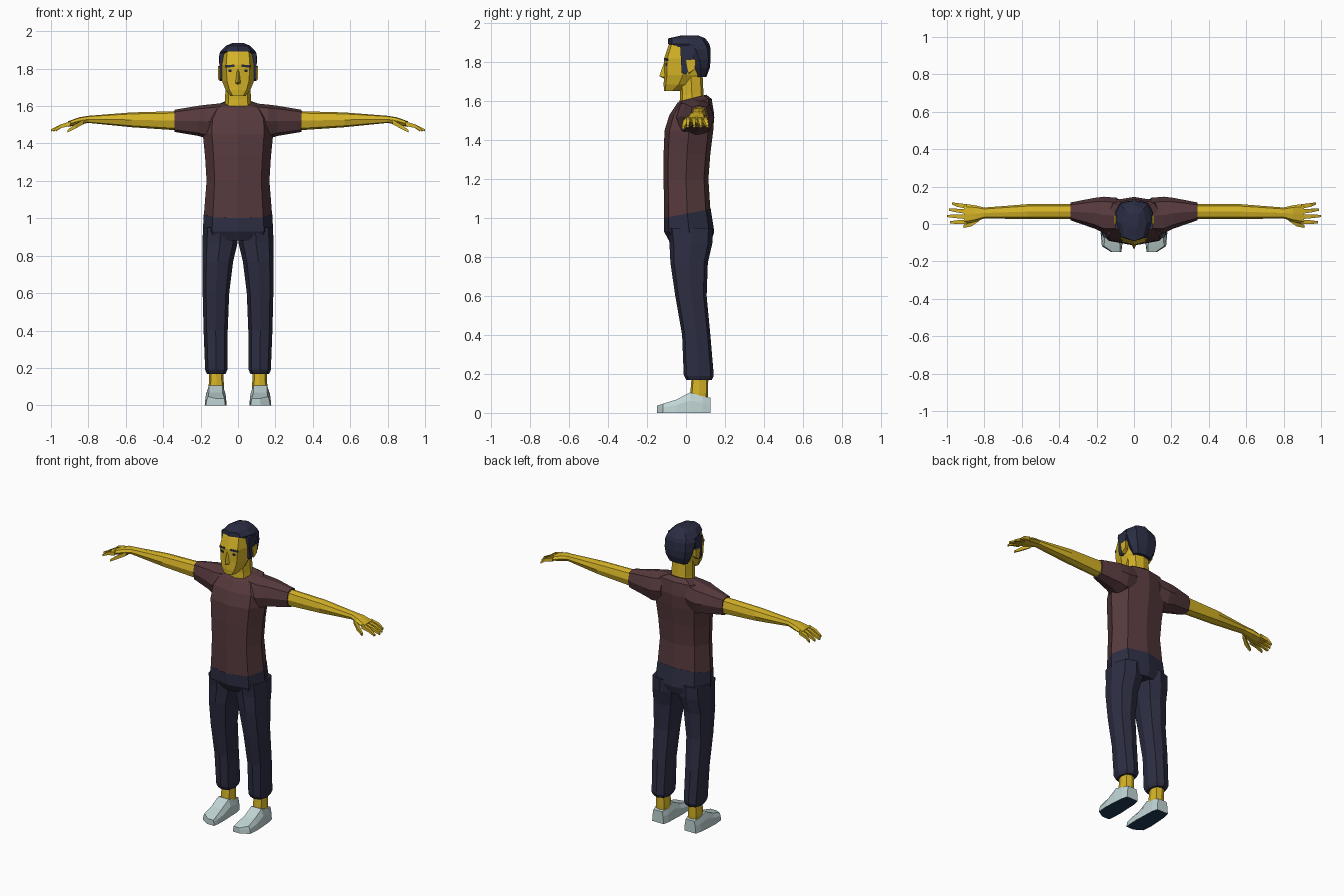
import bpy, bmesh


def material(name, rgb):
    m = bpy.data.materials.new(name)
    m.diffuse_color = (*rgb, 1)
    return m


SKIN = material("skin yellow", (0.66, 0.45, 0.02))
SHIRT = material("shirt maroon", (0.095, 0.042, 0.047))
PANTS = material("trouser navy", (0.026, 0.027, 0.055))
HAIR = material("hair navy", (0.024, 0.027, 0.058))
SHOE = material("shoe pale grey", (0.53, 0.66, 0.66))
SOLE = material("sole blue", (0.015, 0.045, 0.095))
EYE = material("eye dark", (0.012, 0.014, 0.035))


def finish(bm, name, mats, mirror=False):
    bmesh.ops.recalc_face_normals(bm, faces=bm.faces[:])
    me = bpy.data.meshes.new(name)
    bm.to_mesh(me)
    bm.free()
    for m in mats:
        me.materials.append(m)
    ob = bpy.data.objects.new(name, me)
    bpy.context.collection.objects.link(ob)
    if mirror:
        ob.modifiers.new("Mirror", 'MIRROR')
    return ob


def bridge(bm, rings):
    """Skin a list of equal-length point rings and cap both ends."""
    vs = [[bm.verts.new(p) for p in r] for r in rings]
    n = len(vs[0])
    for a, b in zip(vs, vs[1:]):
        for i in range(n):
            j = (i + 1) % n
            bm.faces.new((a[i], a[j], b[j], b[i]))
    bm.faces.new(vs[0])
    bm.faces.new(vs[-1])


def octagon(u0, u1, v0, v1, ku=0.74, kv=0.8):
    cu, cv, ru, rv = (u0 + u1) / 2, (v0 + v1) / 2, (u1 - u0) / 2, (v1 - v0) / 2
    unit = [(1, 0), (ku, kv), (0, 1), (-ku, kv), (-1, 0), (-ku, -kv), (0, -1), (ku, -kv)]
    return [(cu + ru * a, cv + rv * b) for a, b in unit]


def upright(name, mat, secs, mirror=False, ku=0.74, kv=0.8):
    """Sections (z, x0, x1, y0, y1, slope of the ring towards the back)."""
    bm = bmesh.new()
    bridge(bm, [[(x, y, s[0] + (s[5] if len(s) > 5 else 0) * y)
                 for x, y in octagon(*s[1:5], ku, kv)] for s in secs])
    return finish(bm, name, [mat], mirror)


def sideways(name, mat, secs):
    """Sections (x, y0, y1, z0, z1), mirrored to both sides."""
    bm = bmesh.new()
    bridge(bm, [[(s[0], y, z) for y, z in octagon(*s[1:5])] for s in secs])
    return finish(bm, name, [mat], True)


def hull(name, mat, pts, mirror=False):
    bm = bmesh.new()
    for p in pts:
        bm.verts.new(p)
    bmesh.ops.convex_hull(bm, input=bm.verts[:])
    return finish(bm, name, [mat], mirror)


def sym(z, w, *rest):
    return (z, -w, w, *rest)


# Shirt: body and sleeves
upright("shirt_body", SHIRT, [
    sym(1.022, .182, -.112, .125, .19), sym(1.2, .168, -.115, .115),
    sym(1.33, .176, -.115, .125), sym(1.45, .188, -.11, .14),
    sym(1.53, .185, -.085, .145), sym(1.595, .145, -.045, .132, .12),
    sym(1.607, .082, -.035, .105, .25)])
sideways("sleeve", SHIRT, [
    (.09, -.05, .14, 1.44, 1.615), (.16, -.05, .146, 1.425, 1.608),
    (.21, -.025, .14, 1.44, 1.602), (.34, .02, .115, 1.462, 1.58)])

# Trousers: hips and legs
upright("trouser_hips", PANTS, [
    sym(1.022, .183, -.113, .127, .19), sym(.93, .188, -.113, .145),
    sym(.88, .165, -.085, .13)])
upright("trouser_leg", PANTS, [
    (.95, .0, .187, -.095, .138), (.87, .002, .19, -.085, .135),
    (.77, .026, .191, -.08, .112), (.6, .047, .189, -.055, .106),
    (.4, .055, .184, -.02, .125), (.2, .057, .176, -.012, .142),
    (.19, .057, .176, -.01, .142), (.168, .066, .166, .002, .132)], True)

# Ankles and shoes with dark soles
upright("ankle", SKIN, [(.05, .075, .155, .02, .11), (.1, .075, .157, .022, .113),
                        (.2, .08, .153, .03, .115)], True)
bm = bmesh.new()
bridge(bm, [[(a, y, 0), (b, y, 0), (b - .004, y, h * .6), (b - c, y, h), (a + c, y, h), (a + .003, y, h * .6)]
            for y, a, b, h, c in [(-.15, .068, .122, .036, .006), (-.118, .063, .172, .047, .012),
                                  (-.05, .061, .178, .068, .022), (.02, .064, .174, .105, .018),
                                  (.085, .066, .168, .085, .01), (.125, .076, .158, .078, .01)]])
shoe = finish(bm, "shoe", [SHOE, SOLE], True)
for p in shoe.data.polygons:
    p.material_index = 1 if p.normal.z < -.9 else 0

# Arms and palms
sideways("arm", SKIN, [
    (.32, .028, .108, 1.47, 1.573), (.57, .026, .106, 1.487, 1.566),
    (.8, .03, .088, 1.51, 1.548), (.85, .012, .1, 1.5, 1.54), (.91, -.002, .108, 1.489, 1.518)])


# Fingers and thumb, four-sided and tapering
def finger(name, path):
    bm = bmesh.new()
    bridge(bm, [[(x, y - r, z - r), (x, y + r, z - r), (x, y + r, z + r), (x, y - r, z + r)]
                for x, y, z, r in path])
    finish(bm, name, [SKIN], True)


for i, (y, tip, yt) in enumerate([(.094, .973, .11), (.066, .99, .077), (.038, 1.0, .043), (.011, .985, .009)]):
    finger(f"finger_{i + 1}", [(.895, y, 1.506, .012), (.945, (y + yt) / 2, 1.493, .010), (tip, yt, 1.47, .006)])
finger("thumb", [(.825, .03, 1.515, .012), (.87, -.001, 1.492, .012), (.912, -.014, 1.465, .007)])

# Neck and head
upright("neck", SKIN, [sym(1.57, .074, -.035, .1, .2), sym(1.635, .069, -.03, .09),
                       sym(1.74, .066, -.035, .085)])
upright("head", SKIN, [
    sym(1.653, .04, -.112, -.03), sym(1.685, .066, -.115, .04), sym(1.735, .086, -.112, .08),
    sym(1.82, .093, -.112, .1), sym(1.885, .086, -.09, .1), sym(1.92, .06, -.07, .08)], ku=.68, kv=.85)
hull("nose", SKIN, [(0, -.137, 1.728), (0, -.112, 1.8), (.019, -.1, 1.72), (-.019, -.1, 1.72),
                    (0, -.105, 1.712), (.009, -.1, 1.8), (-.009, -.1, 1.8)])
hull("ear", SKIN, [(x, y, z) for x, g in ((.08, .006), (.106, 0))
                   for y, z in ((.0 + g, 1.81), (.05 - g, 1.815), (.046 - g, 1.765), (.012 + g, 1.742))], True)

# Hair: cap and sideburns
upright("hair_cap", HAIR, [
    sym(1.725, .066, .045, .105), sym(1.77, .09, .03, .122), sym(1.815, .1, .01, .127),
    sym(1.868, .101, -.03, .126), sym(1.893, .094, -.092, .12), sym(1.922, .066, -.092, .1),
    sym(1.938, .028, -.02, .06)])
hull("sideburn", HAIR, [(x, y, z) for x in (.07, .099)
                        for y, z in ((-.03, 1.885), (.045, 1.885), (.04, 1.81), (.0, 1.735), (-.022, 1.745))], True)


# Brows and eyes: thin plates following the face
def face_plate(name, mat, x0, x1, z0, z1, drop):
    pts = [(x, -.1135 + .24 * x + d, z) for x in (x0, x1) for d in (0, .007)
           for z in (z0 - (drop if x == x1 else 0), z1 - (drop if x == x1 else 0))]
    hull(name, mat, pts, True)


face_plate("eyebrow", HAIR, .018, .066, 1.809, 1.822, .003)
face_plate("eye", EYE, .034, .052, 1.781, 1.795, 0)
